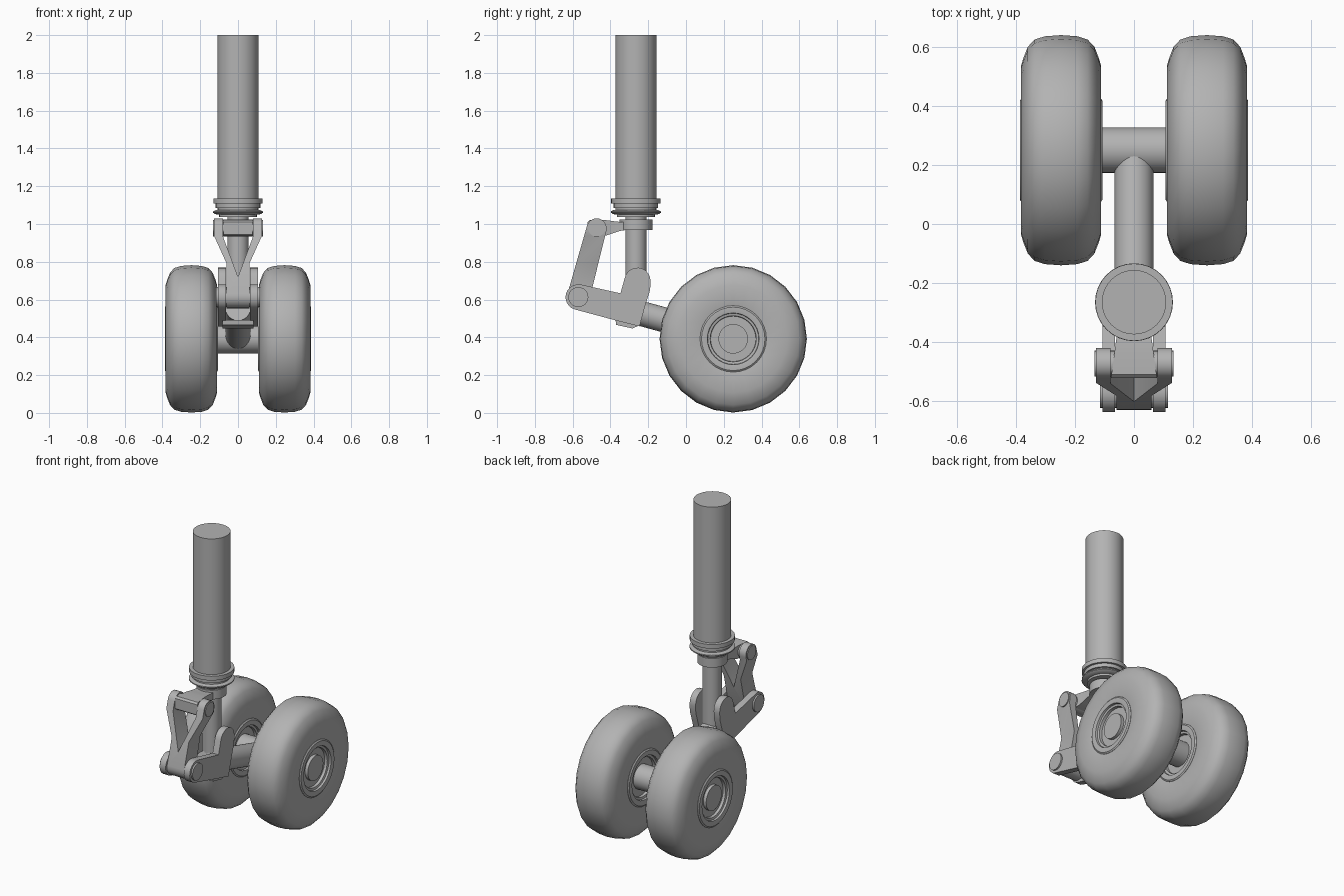
import bpy, bmesh, math
from mathutils import Matrix, Vector

if "Cube" in bpy.data.objects:
    bpy.data.objects.remove(bpy.data.objects["Cube"])

SY = -0.265                      # strut centre in y
AXLE = Vector((0, 0.25, 0.392))  # axle centre
TOP = (-0.473, 0.977)            # upper link pivot (y, z)
LOW = (-0.570, 0.613)            # lower link pivot (y, z)

# One darker grey for every part
GREY = bpy.data.materials.new("grey_metal")
GREY.diffuse_color = (0.45, 0.45, 0.45, 1)
GREY.use_nodes = True
GREY.node_tree.nodes["Principled BSDF"].inputs["Base Color"].default_value = GREY.diffuse_color


def finish(name, bm, angle=35):
    bmesh.ops.remove_doubles(bm, verts=bm.verts, dist=1e-5)
    bmesh.ops.recalc_face_normals(bm, faces=bm.faces)
    me = bpy.data.meshes.new(name)
    bm.to_mesh(me)
    bm.free()
    me.materials.append(GREY)
    ob = bpy.data.objects.new(name, me)
    bpy.context.collection.objects.link(ob)
    smooth(ob, angle)
    return ob


def smooth(ob, angle=35):
    bpy.ops.object.select_all(action='DESELECT')
    ob.select_set(True)
    bpy.context.view_layer.objects.active = ob
    bpy.ops.object.shade_smooth_by_angle(angle=math.radians(angle))


def lathe(name, profile, matrix, segs=32, angle=35):
    """Spin (radius, height) points about z, then place with matrix."""
    bm = bmesh.new()
    vs = [bm.verts.new((r, 0, h)) for r, h in profile]
    es = [bm.edges.new(p) for p in zip(vs, vs[1:])]
    bmesh.ops.spin(bm, geom=vs + es, cent=(0, 0, 0), axis=(0, 0, 1),
                   angle=2 * math.pi, steps=segs, use_merge=True)
    bmesh.ops.transform(bm, matrix=matrix, verts=bm.verts)
    return finish(name, bm, angle)


def rod(name, a, b, r, segs=32):
    """Capped cylinder between two points."""
    a, b = Vector(a), Vector(b)
    d = b - a
    m = Matrix.Translation(a) @ d.to_track_quat('Z', 'Y').to_matrix().to_4x4()
    return lathe(name, [(0, 0), (r, 0), (r, d.length), (0, d.length)], m, segs)


def prism(name, outline, lo, hi, axis):
    """Extrude a 2D outline along x, y or z."""
    put = {'x': lambda p, t: (t, p[0], p[1]),
           'y': lambda p, t: (p[0], t, p[1]),
           'z': lambda p, t: (p[0], p[1], t)}[axis]
    bm = bmesh.new()
    a = [bm.verts.new(put(p, lo)) for p in outline]
    b = [bm.verts.new(put(p, hi)) for p in outline]
    bm.faces.new(a)
    bm.faces.new(b[::-1])
    for i in range(len(a)):
        j = (i + 1) % len(a)
        bm.faces.new((a[i], b[i], b[j], a[j]))
    return finish(name, bm)


def intersect(ob, cutter):
    """Keep only the volume shared with the cutter."""
    mod = ob.modifiers.new("shape", 'BOOLEAN')
    mod.operation, mod.solver, mod.object = 'INTERSECT', 'EXACT', cutter
    bpy.context.view_layer.objects.active = ob
    bpy.ops.object.modifier_apply(modifier=mod.name)
    bpy.data.objects.remove(cutter)
    smooth(ob)


def arc(c, r, a0, a1, n=10):
    return [(c[0] + r * math.cos(a0 + (a1 - a0) * i / n),
             c[1] + r * math.sin(a0 + (a1 - a0) * i / n)) for i in range(n + 1)]


def hull(c1, r1, c2, r2):
    """Outline wrapped round two circles."""
    dx, dy = c2[0] - c1[0], c2[1] - c1[1]
    th, ph = math.atan2(dy, dx), math.acos((r1 - r2) / math.hypot(dx, dy))
    return (arc(c1, r1, th + ph, th - ph + 2 * math.pi)
            + arc(c2, r2, th - ph, th + ph))


# Outer strut cylinder with seal rings, and the sliding piston
lathe("strut_cylinder", [
    (0, 2), (.109, 2), (.109, 1.135), (.131, 1.135), (.131, 1.108), (.118, 1.108),
    (.118, 1.085), (.108, 1.085), (.108, 1.073), (.12, 1.073), (.132, 1.067),
    (.132, 1.06), (.12, 1.052), (.1, 1.05), (.1, 1.037), (0, 1.037)],
    Matrix.Translation((0, SY, 0)))
rod("piston", (0, SY, 0.54), (0, SY, 1.05), 0.056)

# Upper bracket: collar and tapered arm reaching round the pivot
rod("bracket_collar", (0, SY, 0.967), (0, SY, 1.025), 0.087)
arm = prism("bracket_arm", [(-.055, -.30), (.055, -.30), (.06, -.39), (.078, -.522),
                            (-.078, -.522), (-.06, -.39)], 0.9, 1.1, 'z')
intersect(arm, prism("arm_cutter", [
    (-.28, .97), (-.28, 1.01), (-.36, 1.012), (-.43, 1.021), (-.51, 1.021), (-.521, 1.01),
    (-.521, .945), (-.51, .936), (-.42, .94), (-.34, .966)], -.2, .2, 'x'))

# Forked upper link: side profile intersected with a Y-shaped front profile
link = prism("upper_link", hull(TOP, .053, LOW, .06), -.16, .16, 'x')
half = [(.06, .5), (.06, .79), (.128, .94), (.128, 1.06), (.08, 1.06), (.08, .935)]
intersect(link, prism("link_cutter", half + [(0, .72)] + [(-x, z) for x, z in half[::-1]],
                      -.8, -.3, 'y'))

# Pivot pins
rod("upper_pivot_pin", (-.133, *TOP), (.133, *TOP), .044, 24)
rod("lower_pivot_pin", (-.116, *LOW), (.116, *LOW), .053, 24)

# Lower fork: two cheek plates with rounded ears either side of the piston
cheek = arc(LOW, .068, math.radians(76), math.radians(256)) + [
    (-.373, .49), (-.246, .458), (-.214, .575), (-.19, .65), (-.188, .69)]
cheek += arc((-.257, .70), .069, 0, math.radians(170)) + [(-.347, .633)]
for side, s in (("left", -1), ("right", 1)):
    prism("fork_cheek_" + side, cheek, *sorted((s * .064, s * .106)), 'x')
prism("fork_bottom_plate", [(-.373, .492), (-.25, .462), (-.283, .447), (-.37, .466)],
      -.083, .083, 'x')

# Trailing arm and axle
rod("trailing_arm", (0, -.335, .553), AXLE, .066)
rod("axle", AXLE - Vector((.34, 0, 0)), AXLE + Vector((.34, 0, 0)), .077)

# Wheels: tyre, rim ring and hub cap on each side
tyre_half = [(.15, .125), (.19, .136), (.285, .136), (.312, .128), (.35, .113),
             (.375, .09), (.386, .055)]
rim_half = [(.07, .105), (.12, .105), (.122, .122), (.135, .125), (.137, .138),
            (.145, .14), (.168, .14), (.176, .134), (.176, .11)]
for side, s in (("left", -1), ("right", 1)):
    m = Matrix.Translation(AXLE + Vector((s * .247, 0, 0))) \
        @ Matrix.Rotation(s * math.pi / 2, 4, 'Y')
    lathe("tyre_" + side, tyre_half + [(.39, 0)]
          + [(r, -h) for r, h in tyre_half[::-1]], m, 24, 60)
    lathe("rim_" + side, rim_half + [(r, -h) for r, h in rim_half[::-1]], m)
    lathe("hub_cap_" + side, [(0, .05), (.078, .05), (.078, .125), (0, .125)], m)
